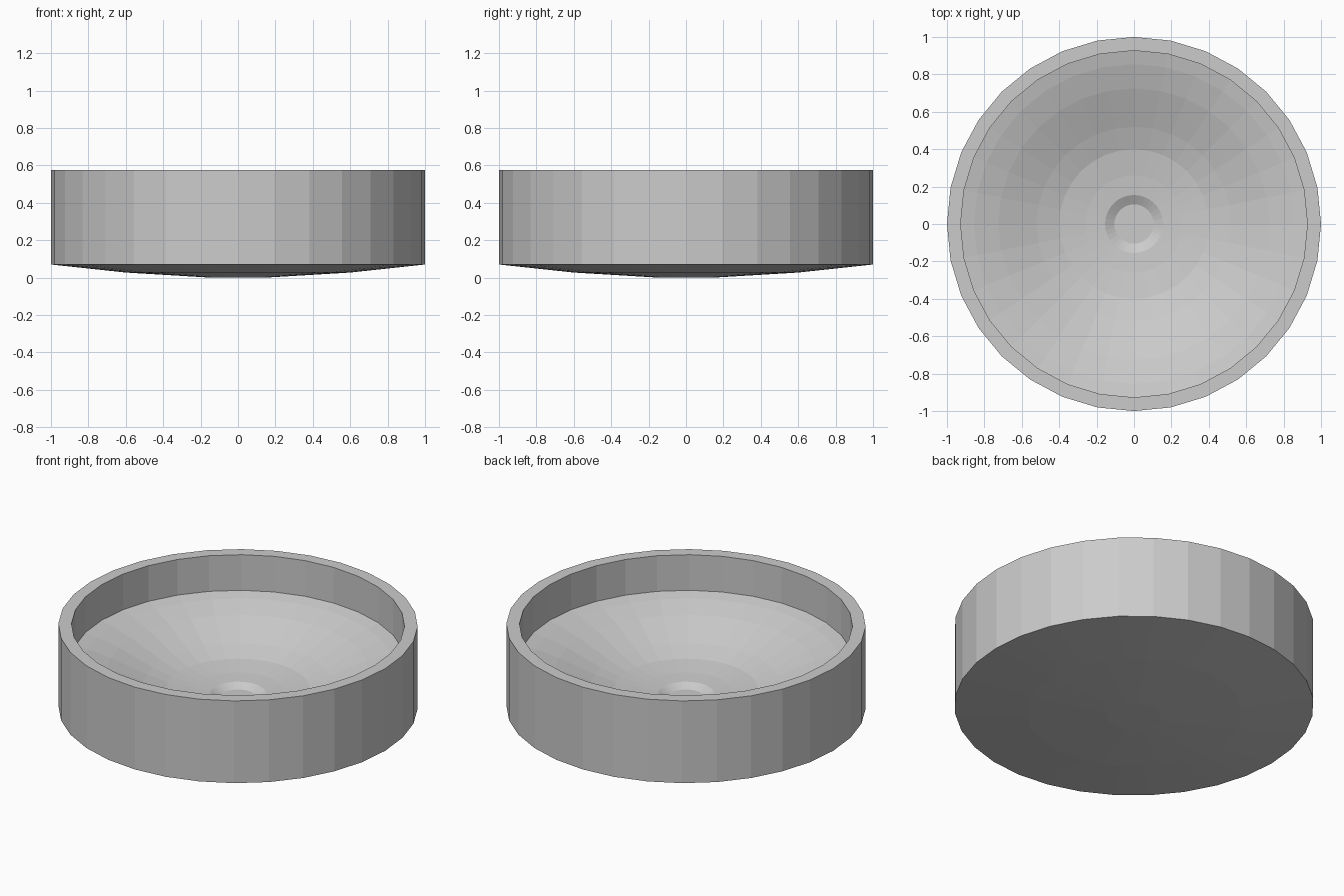
import bpy, bmesh
from math import sin, cos, tau

if "Cube" in bpy.data.objects:
    bpy.data.objects.remove(bpy.data.objects["Cube"])

SIDES = 32

# Cross-section (radius, height): underside, outer wall, rim, inner wall, dished floor
PROFILE = [(0.15, 0.0), (0.6, 0.027), (1.0, 0.07), (1.0, 0.575), (0.927, 0.575),
           (0.927, 0.356), (0.855, 0.34), (0.725, 0.30), (0.52, 0.22), (0.40, 0.182),
           (0.26, 0.163), (0.155, 0.155), (0.105, 0.13)]


def lathe(name, profile, sides):
    bm = bmesh.new()
    rings = [[bm.verts.new((r * cos(tau * i / sides), r * sin(tau * i / sides), z))
              for i in range(sides)] for r, z in profile]
    for a, b in zip(rings, rings[1:]):
        for i in range(sides):
            j = (i + 1) % sides
            bm.faces.new((a[i], a[j], b[j], b[i]))
    # Flat discs close the underside and the central well
    bm.faces.new(rings[0][::-1])
    bm.faces.new(rings[-1])
    bmesh.ops.recalc_face_normals(bm, faces=bm.faces)
    mesh = bpy.data.meshes.new(name)
    bm.to_mesh(mesh)
    bm.free()
    obj = bpy.data.objects.new(name, mesh)
    bpy.context.collection.objects.link(obj)
    return obj


# Round dish with a raised wall
lathe("round_dish", PROFILE, SIDES)
